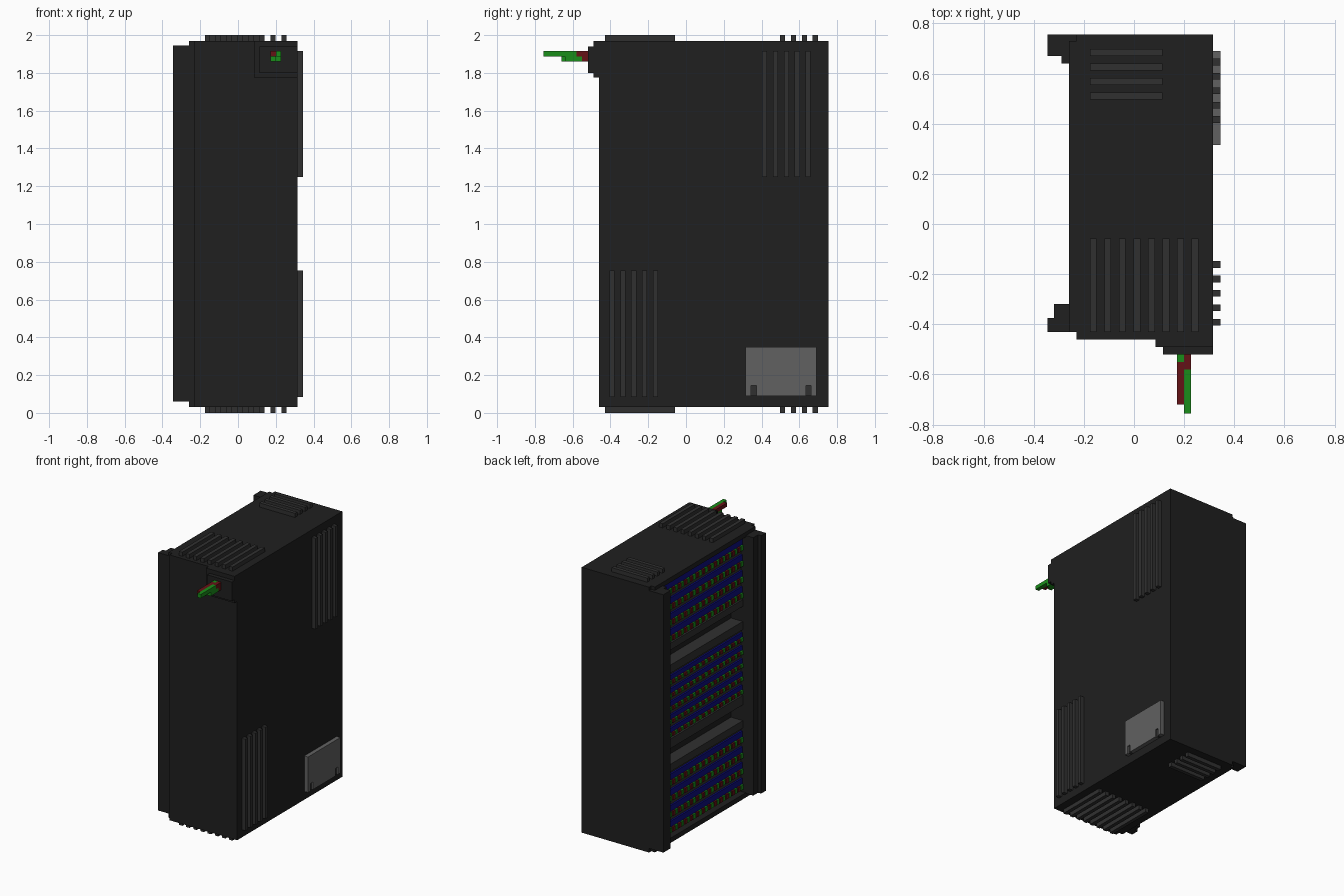
import bpy, bmesh
from mathutils import Matrix, Vector

if "Cube" in bpy.data.objects:
    bpy.data.objects.remove(bpy.data.objects["Cube"])


def material(name, r, g, b):
    m = bpy.data.materials.new(name)
    m.diffuse_color = (r, g, b, 1)
    m.use_nodes = True
    m.node_tree.nodes["Principled BSDF"].inputs["Base Color"].default_value = m.diffuse_color
    return m


BLACK = material("black_metal", 0.014, 0.014, 0.014)
DARK = material("dark_vent", 0.03, 0.03, 0.03)
GREY = material("grey_plate", 0.12, 0.12, 0.12)
RED = material("red", 0.13, 0.006, 0.008)
GREEN = material("green", 0.01, 0.27, 0.01)
BLUE = material("blue", 0.004, 0.004, 0.22)


def boxes(name, mat, items):
    """One object from boxes given as (x0, x1, y0, y1, z0, z1)."""
    bm = bmesh.new()
    for x0, x1, y0, y1, z0, z1 in items:
        centre = Vector((x0 + x1, y0 + y1, z0 + z1)) / 2
        size = (x1 - x0, y1 - y0, z1 - z0)
        bmesh.ops.create_cube(bm, size=1, matrix=Matrix.Translation(centre) @ Matrix.Diagonal((*size, 1)))
    me = bpy.data.meshes.new(name)
    bm.to_mesh(me)
    bm.free()
    me.materials.append(mat)
    ob = bpy.data.objects.new(name, me)
    bpy.context.collection.objects.link(ob)
    return ob


# Cabinet shell around an opening on the left side
R, B, F = 0.315, 0.755, -0.46
boxes("cabinet_core", BLACK, [(-0.14, R, F, B, 0.03, 1.97)])
boxes("front_and_back_walls", BLACK, [(-0.23, -0.14, F, -0.32, 0.03, 1.97),
                                      (-0.23, -0.14, 0.64, B, 0.03, 1.97)])
boxes("lid_and_floor", BLACK, [(-0.26, -0.14, -0.43, 0.73, z, z + 0.035) for z in (0.03, 1.935)])

# Stepped door pillars
boxes("front_pillar", BLACK, [(-0.32, -0.23, -0.43, -0.32, 0.06, 1.945),
                              (-0.345, -0.32, -0.43, -0.375, 0.06, 1.945)])
boxes("back_pillar", BLACK, [(-0.29, -0.23, 0.64, B, 0.06, 1.945),
                             (-0.345, -0.29, 0.67, B, 0.06, 1.945)])

# Vent ribs on the right side, top and bottom
for name, y0, z0, z1 in (("lower_side_vent", -0.405, 0.085, 0.755), ("upper_side_vent", 0.403, 1.25, 1.915)):
    boxes(name, DARK, [(R, 0.345, y0 + i * 0.0575, y0 + i * 0.0575 + 0.027, z0, z1) for i in range(5)])
for side, z in (("bottom", 0.0), ("top", 1.97)):
    boxes(side + "_front_vent", DARK, [(-0.176 + i * 0.058, -0.149 + i * 0.058, -0.43, -0.058, z, z + 0.03)
                                       for i in range(8)])
    boxes(side + "_back_vent", DARK, [(-0.176, 0.113, 0.497 + i * 0.058, 0.524 + i * 0.058, z, z + 0.03)
                                      for i in range(4)])

# Access plate with two notches at its lower edge
boxes("access_plate", GREY, [(R, 0.345, 0.316, 0.69, 0.145, 0.35), (R, 0.345, 0.316, 0.345, 0.09, 0.145),
                             (R, 0.345, 0.372, 0.635, 0.09, 0.145), (R, 0.345, 0.662, 0.69, 0.09, 0.145)])
boxes("plate_latches", DARK, [(R, 0.335, y, y + 0.027, 0.09, 0.145) for y in (0.345, 0.635)])

# Cable socket on the front
boxes("socket_base", BLACK, [(0.085, R, -0.49, F, 1.775, 1.97)])
boxes("socket_frame", BLACK, [(0.115, R, -0.52, -0.49, 1.80, 1.94)])

# Four two-colour wires
wires = [(0.172, 1.888, GREEN, RED, -0.55, -0.72), (0.20, 1.888, RED, GREEN, -0.58, -0.755),
         (0.172, 1.86, RED, GREEN, -0.60, -0.66), (0.20, 1.86, RED, GREEN, -0.55, -0.64)]
for i, (x, z, m0, m1, mid, end) in enumerate(wires):
    boxes(f"wire_sleeve_{i}", m0, [(x, x + 0.028, mid, -0.51, z, z + 0.028)])
    boxes(f"wire_{i}", m1, [(x, x + 0.028, end, mid, z, z + 0.028)])

# Three banks of modules, each row a blue strip carrying red and green lamps
Y0, Y1, COLS = -0.32, 0.64, 14
step = (Y1 - Y0) / COLS
backs, strips, reds, greens = [], [], [], []
for z0, z1, rows in ((0.07, 0.53, 4), (0.77, 1.25, 5), (1.47, 1.935, 4)):
    backs.append((-0.22, -0.14, Y0, Y1, z0, z1))
    pitch = (z1 - z0) / rows
    for r in range(rows):
        z = z0 + r * pitch + 0.01
        h = pitch - 0.03
        strips.append((-0.232, -0.22, Y0, Y1, z, z + h))
        for c in range(COLS):
            y = Y0 + c * step + 0.006
            greens.append((-0.245, -0.232, y, y + 0.026, z + 0.008, z + h * 0.5))
            reds.append((-0.245, -0.232, y + 0.032, y + 0.058, z + 0.008, z + h * 0.5))
boxes("module_banks", DARK, backs)
boxes("module_strips", BLUE, strips)
boxes("red_lamps", RED, reds)
boxes("green_lamps", GREEN, greens)

# Shelves above and below the gaps between banks
boxes("shelves", DARK, [(-0.235, -0.14, Y0, Y1, a, b) for a, b in
                        ((0.53, 0.585), (0.70, 0.77), (1.25, 1.31), (1.42, 1.47))])
